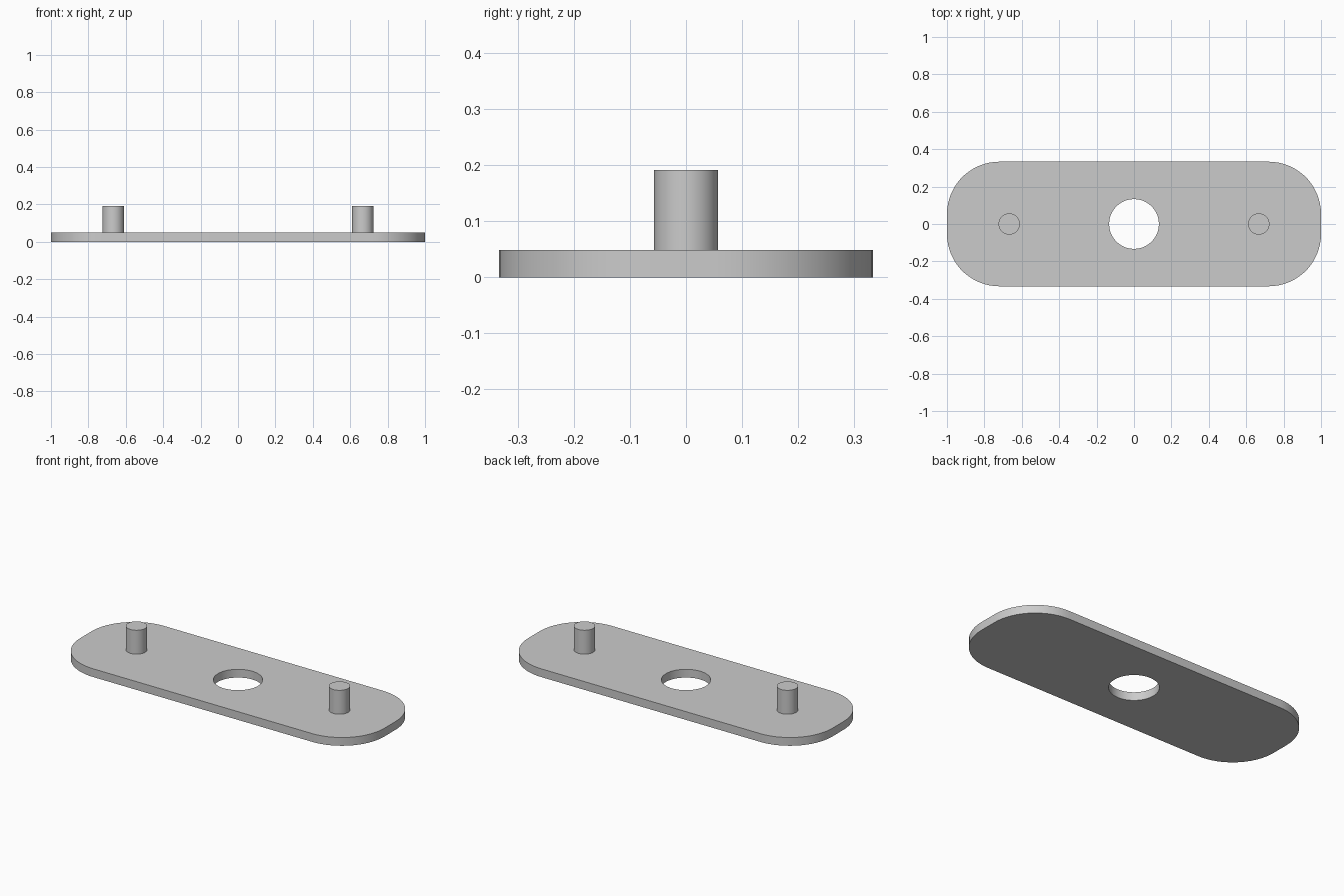
import bpy, bmesh
from math import cos, sin, pi, radians

cube = bpy.data.objects.get("Cube")
if cube:
    bpy.data.objects.remove(cube, do_unlink=True)

HALF_X, HALF_Y, THICK = 1.0, 0.333, 0.049
CORNER_R, HOLE_R = 0.28, 0.133
PIN_X, PIN_R, PIN_TOP = 0.667, 0.057, 0.191
STEPS = 16  # points per quarter turn

grey = bpy.data.materials.new("light_grey")
grey.use_nodes = True
colour = (0.6, 0.6, 0.6, 1)
grey.diffuse_color = colour
grey.node_tree.nodes["Principled BSDF"].inputs["Base Color"].default_value = colour


def finish(obj):
    obj.data.materials.append(grey)
    bpy.ops.object.select_all(action="DESELECT")
    obj.select_set(True)
    bpy.context.view_layer.objects.active = obj
    bpy.ops.object.shade_smooth_by_angle(angle=radians(30))


# Rounded outline and round hole, with matching point counts
outline, hole = [], []
for quarter, (sx, sy) in enumerate([(1, 1), (-1, 1), (-1, -1), (1, -1)]):
    for i in range(STEPS):
        a = (quarter + i / (STEPS - 1)) * pi / 2
        outline.append((sx * (HALF_X - CORNER_R) + CORNER_R * cos(a),
                        sy * (HALF_Y - CORNER_R) + CORNER_R * sin(a)))
        b = (quarter + (i + 0.5) / STEPS) * pi / 2
        hole.append((HOLE_R * cos(b), HOLE_R * sin(b)))

# Plate: four rings joined into a closed band (outer wall, top, bore, bottom)
bm = bmesh.new()
rings = [[bm.verts.new((x, y, z)) for x, y in loop]
         for loop, z in ((outline, 0), (outline, THICK), (hole, THICK), (hole, 0))]
count = len(outline)
for r, ring in enumerate(rings):
    following = rings[(r + 1) % len(rings)]
    for i in range(count):
        j = (i + 1) % count
        bm.faces.new((ring[i], ring[j], following[j], following[i]))
bmesh.ops.recalc_face_normals(bm, faces=bm.faces)
mesh = bpy.data.meshes.new("base_plate")
bm.to_mesh(mesh)
bm.free()
plate = bpy.data.objects.new("base_plate", mesh)
bpy.context.collection.objects.link(plate)
finish(plate)

# Upright pins standing on the plate
for name, side in (("left_pin", 1), ("right_pin", -1)):
    bpy.ops.mesh.primitive_cylinder_add(
        vertices=48, radius=PIN_R, depth=PIN_TOP - THICK,
        location=(side * PIN_X, 0, (PIN_TOP + THICK) / 2))
    pin = bpy.context.object
    pin.name = name
    finish(pin)
